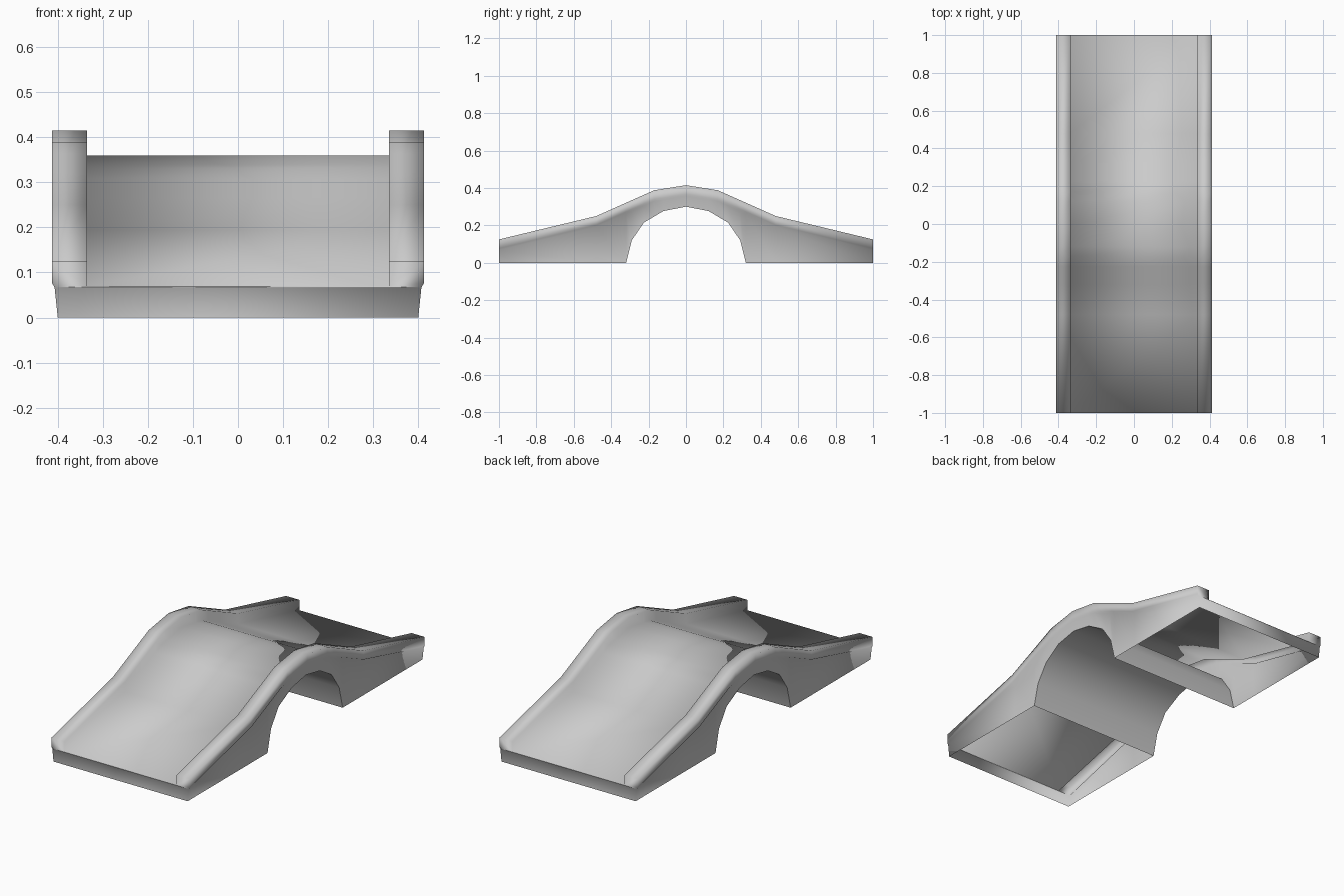
import bpy, bmesh, math

if "Cube" in bpy.data.objects:
    bpy.data.objects.remove(bpy.data.objects["Cube"])

# Half profiles along y: rail top line and arch opening line
RAIL = [(0, .415), (.17, .388), (.48, .25), (1, .125)]
ARCH = [(0, .30), (.12, .277), (.225, .215), (.29, .12), (.32, 0), (1, 0)]
RECESS = [(0, .002), (.17, .003), (.32, .013), (.48, .015), (1, .006)]


def lerp(profile, y):
    y = abs(y)
    for (a, za), (b, zb) in zip(profile, profile[1:]):
        if y <= b:
            return za + (zb - za) * (y - a) / (b - a)
    return profile[-1][1]


def section(y):
    """Cross-section from the left wall foot, over rail and deck, to the right foot."""
    top, foot = lerp(RAIL, y), lerp(ARCH, y)
    half = [(.40 if foot < .25 else .405, foot),
            (.413 - lerp(RECESS, y), top - .058),
            (.413, top - .048),
            (.413, top),
            (.335, top),
            (.335, top - .056)]
    return [(-x, y, z) for x, z in half] + [(x, y, z) for x, z in reversed(half)]


def loft(name, rows, caps=False):
    bm = bmesh.new()
    grid = [[bm.verts.new(p) for p in row] for row in rows]
    for a, b in zip(grid, grid[1:]):
        for i in range(len(a) - 1):
            bm.faces.new((a[i], b[i], b[i + 1], a[i + 1]))
    if caps:
        bm.faces.new(grid[0])
        bm.faces.new(grid[-1][::-1])
    mesh = bpy.data.meshes.new(name)
    bm.to_mesh(mesh)
    bm.free()
    obj = bpy.data.objects.new(name, mesh)
    bpy.context.collection.objects.link(obj)
    bpy.ops.object.select_all(action='DESELECT')
    obj.select_set(True)
    bpy.context.view_layer.objects.active = obj
    bpy.ops.object.shade_smooth_by_angle(angle=math.radians(95))
    return obj


half = [0, .12, .17, .225, .29, .32, .48, 1]
stations = sorted({-y for y in half} | set(half))

# Walls, rails, sloping deck and end faces, open underneath
loft("bridge_shell", [section(y) for y in stations], caps=True)

# Vaulted underside of the arch
arch_ys = [y for y in stations if abs(y) <= .32 and abs(y) != .17]
loft("arch_underside", [[section(y)[-1], section(y)[0]] for y in arch_ys])
